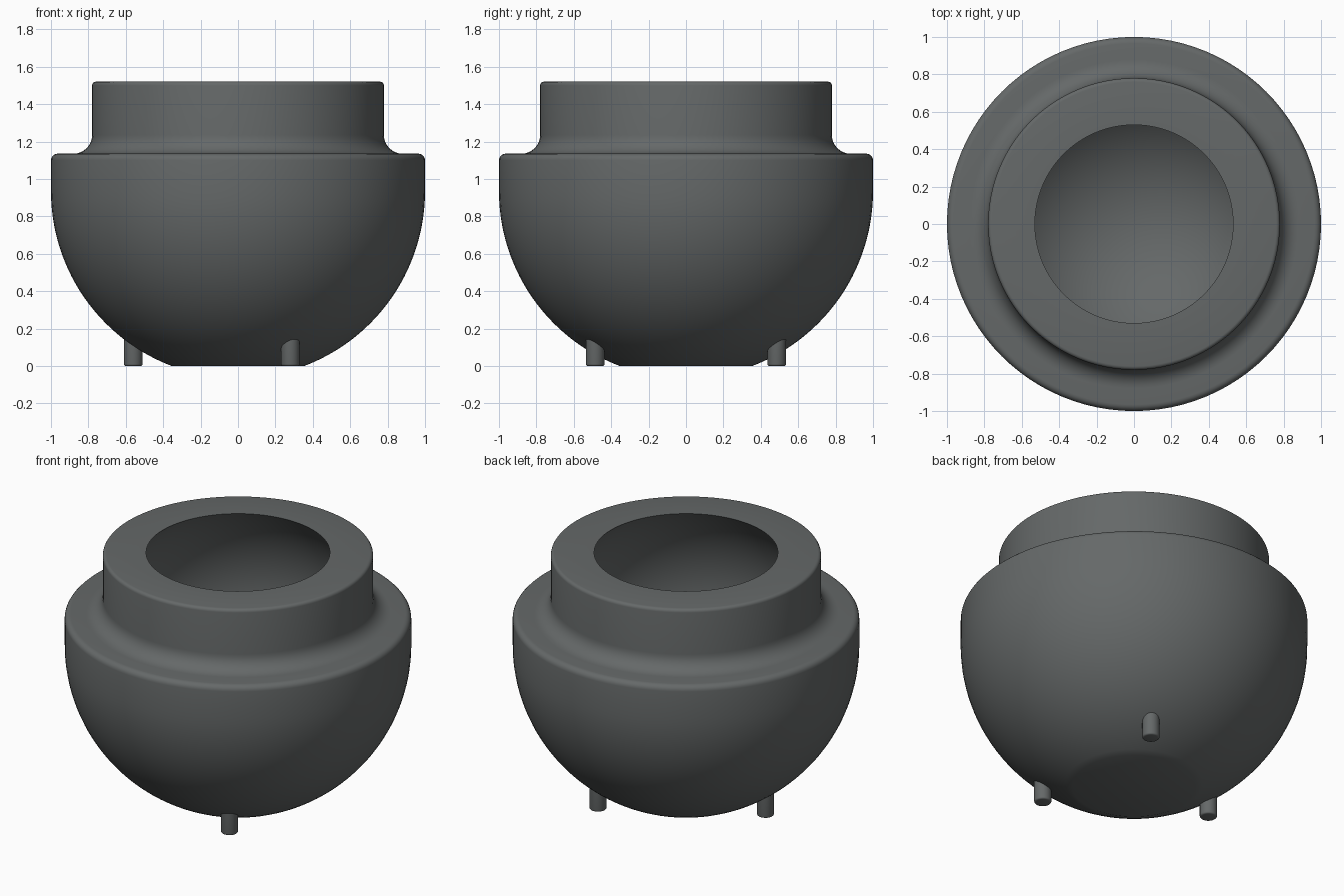
import bpy, bmesh, math

if "Cube" in bpy.data.objects:
    bpy.data.objects.remove(bpy.data.objects["Cube"])

grey = bpy.data.materials.new("dark_iron_grey")
grey.diffuse_color = (0.13, 0.14, 0.14, 1)
grey.use_nodes = True
grey.node_tree.nodes["Principled BSDF"].inputs["Base Color"].default_value = grey.diffuse_color


def arc(cx, cz, r, a0, a1, n):
    """Points on an arc in the (radius, height) plane, angles in degrees."""
    return [(cx + r * math.cos(math.radians(a0 + (a1 - a0) * i / n)),
             cz + r * math.sin(math.radians(a0 + (a1 - a0) * i / n))) for i in range(n + 1)]


def lathe(name, profile, location=(0, 0, 0), segments=96):
    """Spin a (radius, height) profile round the z axis."""
    bm = bmesh.new()
    verts = [bm.verts.new((max(r, 0), 0, z)) for r, z in profile]
    edges = [bm.edges.new(pair) for pair in zip(verts, verts[1:])]
    bmesh.ops.spin(bm, geom=verts + edges, cent=(0, 0, 0), axis=(0, 0, 1),
                   angle=math.tau, steps=segments)
    bmesh.ops.remove_doubles(bm, verts=bm.verts, dist=1e-4)
    bmesh.ops.recalc_face_normals(bm, faces=bm.faces)
    mesh = bpy.data.meshes.new(name)
    bm.to_mesh(mesh)
    bm.free()
    mesh.materials.append(grey)
    obj = bpy.data.objects.new(name, mesh)
    obj.location = location
    bpy.context.collection.objects.link(obj)
    bpy.ops.object.select_all(action='DESELECT')
    obj.select_set(True)
    bpy.context.view_layer.objects.active = obj
    bpy.ops.object.shade_smooth_by_angle(angle=math.radians(35))
    return obj


# Pot: flat base, round belly, rounded shoulder, coved neck, spherical hollow
centre_z = 0.935
base_angle = -math.degrees(math.asin(centre_z))
hole_r, top_z, hollow_r = 0.53, 1.52, 0.79
rim_angle = math.degrees(math.acos(hole_r / hollow_r))
hollow_z = top_z - hollow_r * math.sin(math.radians(rim_angle))
profile = [(0, 0)]
profile += arc(0, centre_z, 1.0, base_angle, 0, 28)            # belly
profile += arc(0.965, 1.10, 0.035, 0, 90, 5)                   # shoulder edge
profile += arc(0.88, 1.235, 0.10, 270, 180, 8)                 # cove under neck
profile += arc(0.76, 1.50, 0.02, 0, 90, 4)                     # lip edge
profile += arc(0, hollow_z, hollow_r, rim_angle, -90, 36)      # inner hollow
lathe("pot", profile)

# Three short legs, evenly spaced
leg_profile = [(0, 0)] + arc(0.04, 0.01, 0.01, -90, 0, 3) + [(0.05, 0.24), (0, 0.24)]
for i, angle in enumerate((60, 180, 300)):
    a = math.radians(angle)
    lathe(f"leg_{i + 1}", leg_profile, (0.56 * math.cos(a), 0.56 * math.sin(a), 0), 24)
